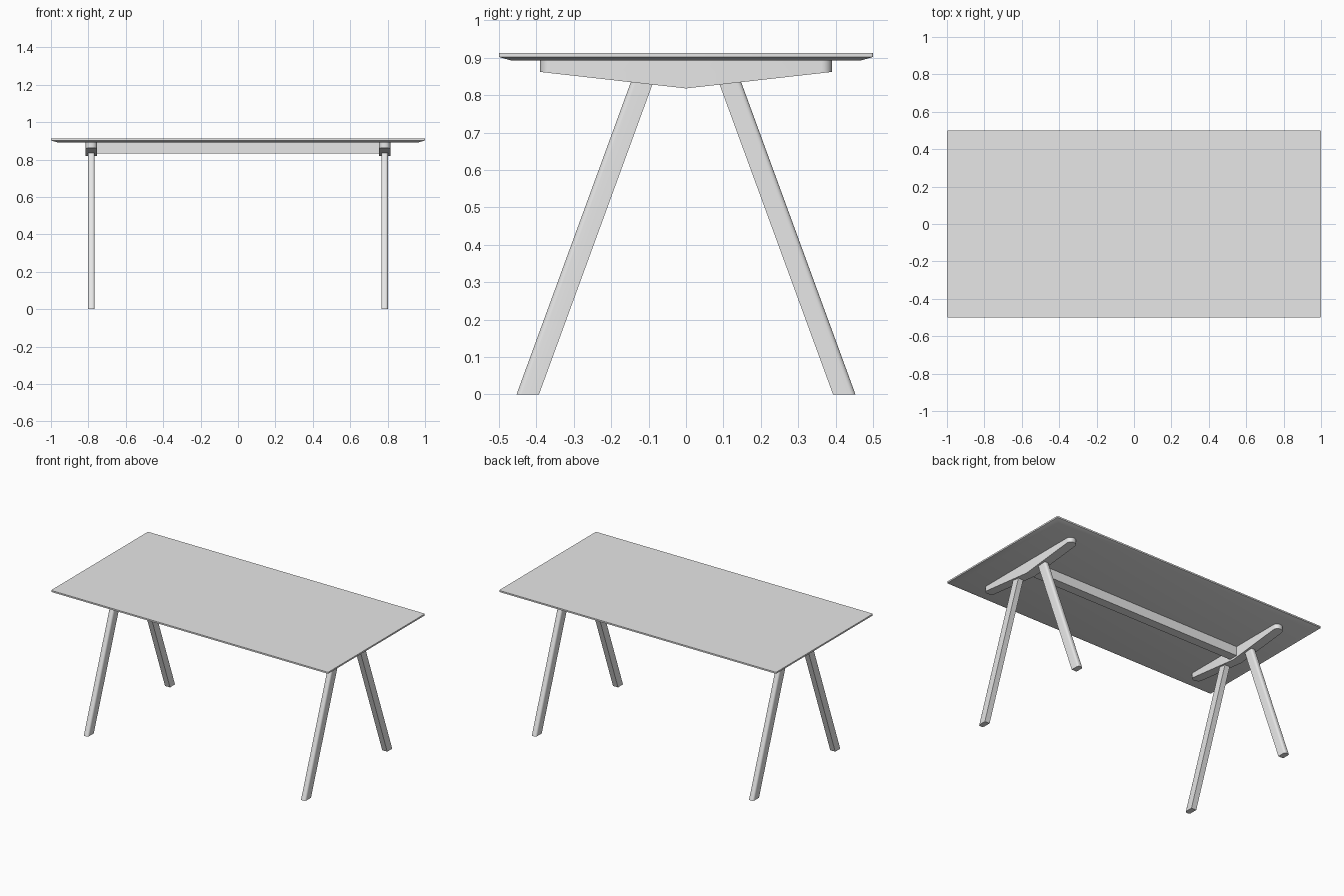
import bpy, bmesh, math
from mathutils import Vector

if "Cube" in bpy.data.objects:
    bpy.data.objects.remove(bpy.data.objects["Cube"])

GREY = (0.8, 0.8, 0.8, 1)
paint = bpy.data.materials.new("light grey")
paint.use_nodes = True
paint.diffuse_color = GREY
paint.node_tree.nodes["Principled BSDF"].inputs["Base Color"].default_value = GREY


def finish(bm, name):
    bmesh.ops.recalc_face_normals(bm, faces=bm.faces)
    mesh = bpy.data.meshes.new(name)
    bm.to_mesh(mesh)
    bm.free()
    mesh.materials.append(paint)
    obj = bpy.data.objects.new(name, mesh)
    bpy.context.collection.objects.link(obj)
    bpy.ops.object.select_all(action="DESELECT")
    obj.select_set(True)
    bpy.context.view_layer.objects.active = obj
    bpy.ops.object.shade_smooth_by_angle(angle=math.radians(35))
    return obj


def extrude(points, direction):
    """Prism made by sweeping a flat outline along a direction."""
    bm = bmesh.new()
    face = bm.faces.new([bm.verts.new(p) for p in points])
    grown = bmesh.ops.extrude_face_region(bm, geom=[face])["geom"]
    verts = [v for v in grown if isinstance(v, bmesh.types.BMVert)]
    bmesh.ops.translate(bm, verts=verts, vec=direction)
    return bm


def round_edges(bm, test, radius, segments):
    edges = [e for e in bm.edges if test(e.verts[0].co, e.verts[1].co)]
    bmesh.ops.bevel(bm, geom=edges, offset=radius, segments=segments,
                    profile=0.5, affect="EDGES")


def rectangle(x, y, z):
    return [(-x, -y, z), (x, -y, z), (x, y, z), (-x, y, z)]


# Table top: thin slab with a chamfered underside
TOP_Z, EDGE_Z, UNDER_Z = 0.912, 0.902, 0.892
bm = bmesh.new()
rings = [[bm.verts.new(p) for p in rectangle(*size)] for size in
         ((0.965, 0.465, UNDER_Z), (1, 0.5, EDGE_Z), (1, 0.5, TOP_Z))]
bm.faces.new(rings[0])
bm.faces.new(rings[2])
for low, high in zip(rings, rings[1:]):
    for i in range(4):
        j = (i + 1) % 4
        bm.faces.new((low[i], low[j], high[j], high[i]))
round_edges(bm, lambda a, b: abs(a.x - b.x) < 1e-4 and abs(a.y - b.y) < 1e-4,
            0.005, 3)
finish(bm, "table_top")

# Long rail joining both supports
finish(extrude(rectangle(0.76, 0.03, 0.832), Vector((0, 0, 0.061))), "long_rail")

SUPPORT_X = 0.784
for side, sx in (("left", 1), ("right", -1)):
    # Cross bar: shallow V underneath, rounded ends
    half = 0.0305
    outline = [(-0.39, 0.893), (-0.39, 0.862), (0, 0.818),
               (0.39, 0.862), (0.39, 0.893)]
    bm = extrude([(sx * SUPPORT_X - half, y, z) for y, z in outline],
                 Vector((2 * half, 0, 0)))
    round_edges(bm, lambda a, b: abs(a.y) > 0.38 and abs(a.y - b.y) < 1e-4
                and abs(a.x - b.x) < 1e-4, 0.028, 6)
    finish(bm, side + "_cross_bar")

    # Splayed legs, rounded along their outer edges
    for end, sy in (("front", -1), ("back", 1)):
        w = 0.018
        foot = [(sx * SUPPORT_X + dx, sy * y, 0) for dx, y in
                ((-w, 0.393), (w, 0.393), (w, 0.453), (-w, 0.453))]
        bm = extrude(foot, Vector((0, -sy * 0.314, 0.858)))
        round_edges(bm, lambda a, b: abs(a.z - b.z) > 0.5
                    and max(abs(a.y), abs(b.y)) > 0.42, 0.013, 5)
        finish(bm, f"{end}_{side}_leg")
